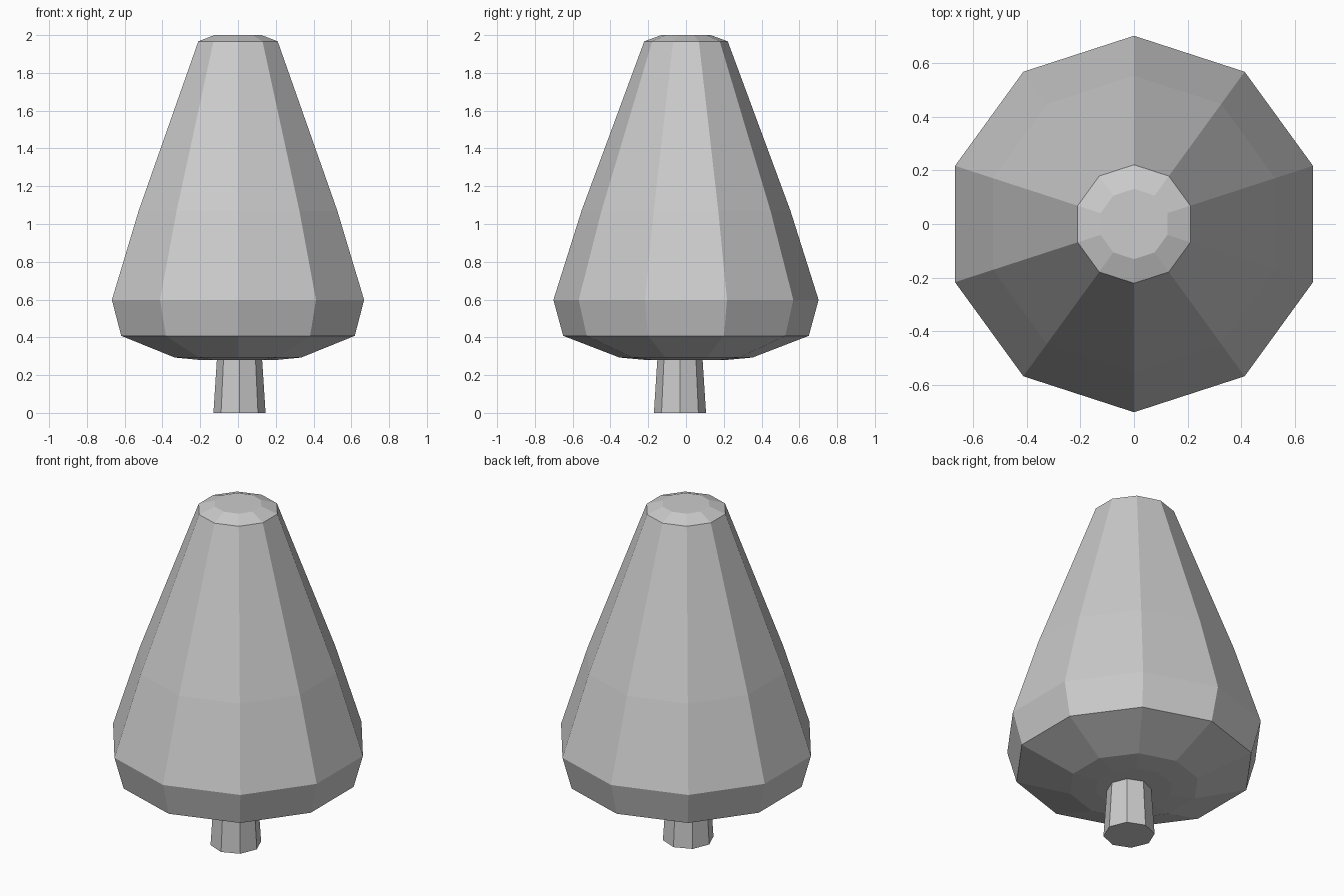
import bpy, bmesh
from math import sin, cos, tau

if "Cube" in bpy.data.objects:
    bpy.data.objects.remove(bpy.data.objects["Cube"])


def lathe(name, profile, sides, start, centre=(0, 0)):
    """Flat-faced solid from (radius, height) rings, capped at both ends."""
    bm = bmesh.new()
    rings = []
    for r, z in profile:
        angles = [start + tau * i / sides for i in range(sides)]
        rings.append([bm.verts.new((centre[0] + r * cos(a), centre[1] + r * sin(a), z))
                      for a in angles])
    for low, high in zip(rings, rings[1:]):
        for i in range(sides):
            j = (i + 1) % sides
            bm.faces.new((low[i], low[j], high[j], high[i]))
    bm.faces.new(rings[0][::-1])
    bm.faces.new(rings[-1])
    mesh = bpy.data.meshes.new(name)
    bm.to_mesh(mesh)
    bm.free()
    obj = bpy.data.objects.new(name, mesh)
    bpy.context.collection.objects.link(obj)
    return obj


# ten-sided foliage, with a corner pointing front and back
lathe("foliage", [(0.21, 0.28), (0.352, 0.293), (0.65, 0.408), (0.702, 0.598),
                  (0.553, 1.07), (0.221, 1.967), (0.131, 2.0)], 10, tau / 4)

# eight-sided tapering trunk, slightly off centre
lathe("trunk", [(0.138, 0.0), (0.118, 0.31)], 8, 0, (0.008, -0.032))
